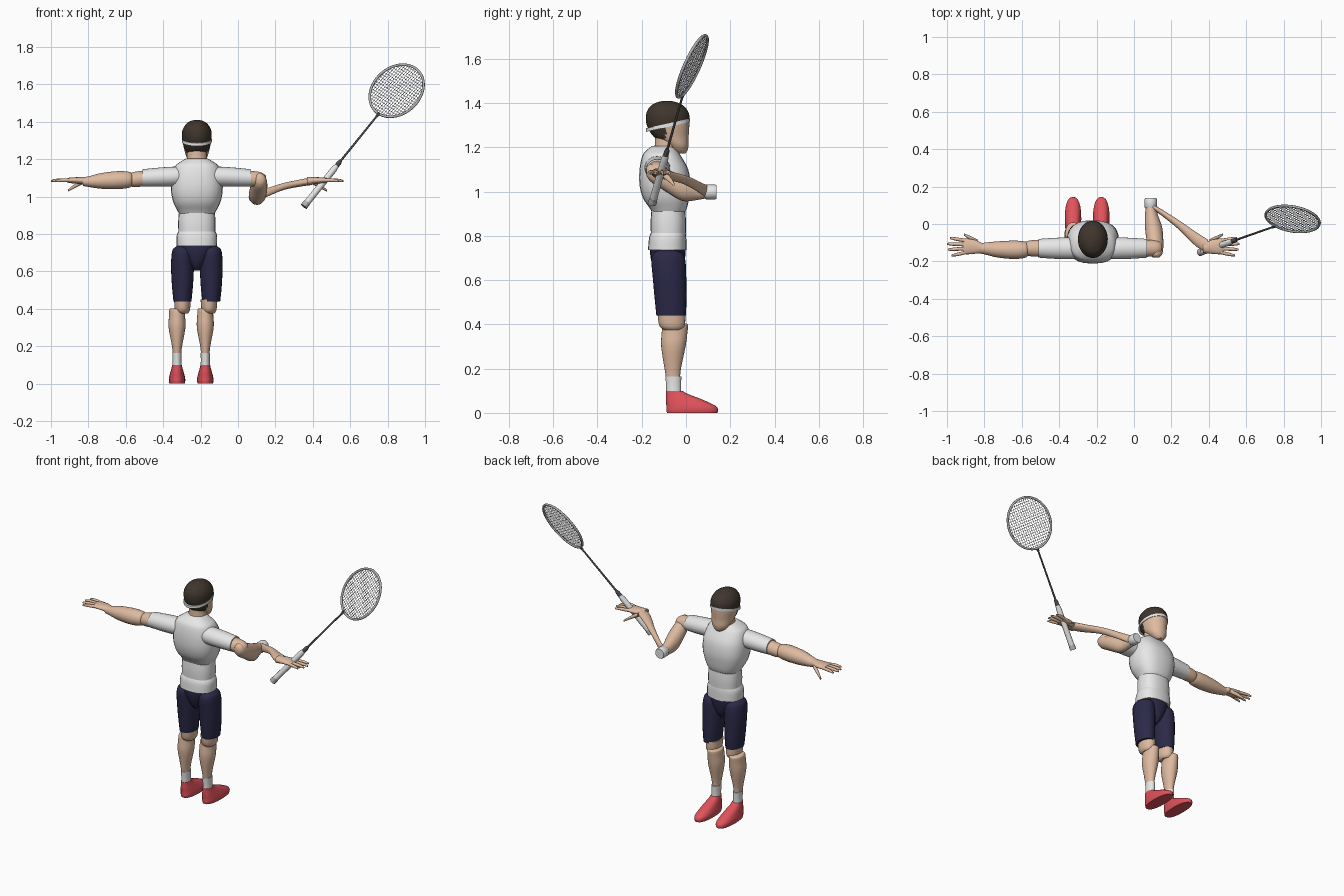
import bpy, bmesh, math
from mathutils import Vector

cube = bpy.data.objects.get("Cube")
if cube:
    bpy.data.objects.remove(cube, do_unlink=True)


def material(name, r, g, b):
    m = bpy.data.materials.new(name)
    m.diffuse_color = (r, g, b, 1)
    m.use_nodes = True
    bsdf = next(n for n in m.node_tree.nodes if n.type == 'BSDF_PRINCIPLED')
    bsdf.inputs["Base Color"].default_value = (r, g, b, 1)
    return m


SKIN = material("skin", .73, .49, .35)
WHITE = material("white_cloth", .8, .8, .8)
NAVY = material("navy_shorts", .024, .022, .065)
RED = material("red_shoe", .75, .085, .105)
HAIR = material("dark_hair", .05, .036, .026)
DARK = material("dark_shaft", .07, .07, .08)
GREY = material("grey_frame", .45, .45, .46)

X, Y, Z = Vector((1, 0, 0)), Vector((0, 1, 0)), Vector((0, 0, 1))
MID = -.22      # body centre line
ARM_Y = -.13


def smooth_rows(rows, steps):
    """Catmull-Rom interpolation through rows of numbers."""
    out = []
    for i in range(len(rows) - 1):
        a, b, c, d = (rows[min(max(j, 0), len(rows) - 1)] for j in range(i - 1, i + 3))
        for k in range(steps):
            t = k / steps
            out.append([q + .5 * t * (r - p + t * (2*p - 5*q + 4*r - s + t * (3*(q - r) + s - p)))
                        for p, q, r, s in zip(a, b, c, d)])
    return out + [list(rows[-1])]


def loft(name, rows, u, v, mat, steps=4, n=24, power=2.0):
    """Skin of rounded sections; a row is x, y, z, radius along u, radius along v."""
    bm = bmesh.new()
    rings = []
    for x, y, z, ru, rv in smooth_rows(rows, steps):
        ring = []
        for k in range(n):
            c, s = math.cos(math.tau * k / n), math.sin(math.tau * k / n)
            pu = math.copysign(abs(c) ** (2 / power), c) * ru
            pv = math.copysign(abs(s) ** (2 / power), s) * rv
            ring.append(bm.verts.new(Vector((x, y, z)) + u * pu + v * pv))
        rings.append(ring)
    for a, b in zip(rings, rings[1:]):
        for k in range(n):
            bm.faces.new((a[k], a[(k + 1) % n], b[(k + 1) % n], b[k]))
    bm.faces.new(rings[0])
    bm.faces.new(rings[-1])
    bmesh.ops.recalc_face_normals(bm, faces=bm.faces)
    me = bpy.data.meshes.new(name)
    bm.to_mesh(me)
    bm.free()
    me.materials.append(mat)
    me.shade_smooth()
    me.set_sharp_from_angle(angle=math.radians(50))
    ob = bpy.data.objects.new(name, me)
    bpy.context.collection.objects.link(ob)
    return ob


def upright(name, rows, mat, x=MID, **kw):
    """Loft up the z axis; a row is z, y, x radius, y radius."""
    return loft(name, [(x, y, z, a, b) for z, y, a, b in rows], X, Y, mat, **kw)


def wires(name, paths, radius, mat, cyclic=False, sides=0):
    cu = bpy.data.curves.new(name, 'CURVE')
    cu.dimensions = '3D'
    cu.bevel_depth, cu.bevel_resolution = radius, sides
    for path in paths:
        sp = cu.splines.new('POLY')
        sp.points.add(len(path) - 1)
        for pt, co in zip(sp.points, path):
            pt.co = (*co, 1)
        sp.use_cyclic_u = cyclic
        sp.use_smooth = True
    cu.materials.append(mat)
    bpy.context.collection.objects.link(bpy.data.objects.new(name, cu))


# Torso
upright("chest", [(.9, -.08, .09, .07), (.925, -.08, .104, .084), (.97, -.09, .126, .104),
                  (1.03, -.095, .138, .115), (1.1, -.1, .135, .11), (1.16, -.11, .118, .088),
                  (1.185, -.11, .09, .07), (1.205, -.105, .055, .05)], WHITE, power=2.5)
upright("waist", [(.79, -.08, .098, .078), (.86, -.08, .1, .08), (.92, -.08, .096, .076)],
        WHITE, power=2.4)
upright("shirt_hem", [(.735, -.085, .108, .087), (.79, -.083, .108, .084), (.815, -.08, .098, .078)],
        WHITE, power=2.4)
upright("shorts_seat", [(.605, -.08, .015, .035), (.64, -.08, .045, .062), (.7, -.082, .088, .078),
                        (.75, -.082, .102, .08)], NAVY)

# Neck, head and hair
upright("neck", [(1.16, -.095, .062, .058), (1.2, -.09, .054, .052), (1.27, -.085, .052, .055)], SKIN)
head = upright("head", [(1.172, -.025, .022, .022), (1.185, -.03, .038, .036), (1.21, -.04, .055, .052),
                        (1.25, -.068, .067, .08), (1.3, -.081, .077, .096), (1.35, -.083, .078, .097),
                        (1.385, -.085, .06, .077), (1.402, -.086, .038, .048), (1.41, -.086, .012, .015)],
               SKIN, steps=6, n=40)
head.data.materials.append(HAIR)
for f in head.data.polygons:
    c = f.center
    above_band = c.z > 1.3 + .22 * (c.y + .08)
    nape = c.y < -.09 and c.z > 1.235
    f.material_index = int(above_band or nape)
loft("headband", [(MID, -.081, z, .08, .1) for z in (1.292, 1.308)], X, Y + Z * .22, WHITE,
     steps=1, n=40)

# Legs
for side, s in (("right", -1), ("left", 1)):
    hip, shin = MID + s * .077, -.2505 + s * .0755
    upright(side + "_shorts_leg", [(.44, -.067, .048, .067), (.52, -.07, .056, .072), (.62, -.075, .061, .076),
                                   (.69, -.08, .058, .077), (.72, -.082, .05, .066), (.735, -.084, .03, .04)],
            NAVY, x=hip)
    upright(side + "_knee", [(.375, -.06, .028, .04), (.395, -.063, .04, .058), (.45, -.066, .045, .063)],
            SKIN, x=hip - .006 * s - .006)
    upright(side + "_shin", [(.15, -.058, .022, .031), (.2, -.06, .027, .037), (.3, -.057, .045, .055),
                             (.36, -.052, .043, .058), (.395, -.048, .041, .058), (.403, -.046, .034, .05)],
            SKIN, x=shin)
    upright(side + "_sock", [(.08, -.055, .026, .034), (.12, -.056, .024, .034), (.165, -.057, .025, .036)],
            WHITE, x=shin)
    upright(side + "_shoe", [(0, .028, .041, .114), (.015, .028, .044, .117), (.032, .022, .043, .111),
                             (.06, -.008, .036, .083), (.085, -.04, .029, .05), (.1, -.053, .026, .037)],
            RED, x=shin, power=2.4)


def along_arm(name, rows, s, mat):
    """Loft outward from the body centre; a row is distance, y, z, y radius, z radius."""
    return loft(name, [(MID + s * d, y, z, a, b) for d, y, z, a, b in rows], Y, Z, mat)


def hand(side, wrist, s):
    def at(d, y, z):
        return (wrist + s * d, y, z)
    loft(side + "_palm", [(*at(-.015, ARM_Y, 1.083), .025, .022), (*at(.03, -.122, 1.086), .037, .018),
                          (*at(.075, -.12, 1.087), .042, .015), (*at(.095, -.12, 1.087), .036, .01)],
         Y, Z, SKIN)
    # Four fanned fingers and a lowered thumb
    for i, reach in enumerate((.155, .175, .18, .165)):
        y0, y1 = -.152 + .021 * i, -.168 + .031 * i
        loft(f"{side}_finger_{i + 1}", [(*at(.08, y0, 1.087), .01, .01),
             (*at(reach - .03, (y0 + 2 * y1) / 3, 1.087), .009, .009),
             (*at(reach, y1, 1.083), .005, .005)], Y, Z, SKIN, n=10)
    loft(side + "_thumb", [(*at(.015, -.1, 1.077), .016, .014), (*at(.055, -.075, 1.055), .011, .011),
                           (*at(.09, -.056, 1.032), .006, .006)], Y, Z, SKIN, n=10)


# Sleeves and upper arms on both sides
for side, s in (("right", -1), ("left", 1)):
    along_arm(side + "_sleeve", [(.075, ARM_Y, 1.108, .05, .045), (.11, ARM_Y, 1.108, .058, .052),
                                 (.2, ARM_Y, 1.104, .056, .051), (.29, ARM_Y, 1.1, .05, .046)], s, WHITE)
    along_arm(side + "_upper_arm", [(.27, ARM_Y, 1.098, .046, .042), (.33, ARM_Y, 1.092, .043, .041),
                                    (.355, ARM_Y, 1.09, .036, .034), (.37, ARM_Y, 1.09, .02, .02)], s, SKIN)

# Straight right forearm
along_arm("right_forearm", [(.345, -.136, 1.09, .03, .028), (.36, -.137, 1.09, .043, .042),
                            (.42, -.138, 1.088, .049, .048), (.51, -.136, 1.084, .043, .042),
                            (.58, -.131, 1.08, .031, .028), (.61, ARM_Y, 1.08, .027, .023)], -1, SKIN)
hand("right", -.82, -1)

# Bent left forearm, wristband and long wrist reaching the racket
loft("left_forearm", [(.118, -.178, 1.09, .018, .02), (.118, -.16, 1.085, .033, .04),
                      (.114, -.11, 1.062, .043, .05), (.105, -.02, 1.015, .046, .056),
                      (.093, .05, 1.002, .034, .04), (.09, .1, 1, .026, .028)], X, Z, SKIN)
loft("wristband", [(.09, y, .998, r, r) for y, r in ((.086, .03), (.09, .033), (.132, .033), (.138, .03))],
     X, Z, WHITE, steps=1)
loft("left_wrist", [(.095, .095, 1, .014, .028), (.15, .06, 1.02, .017, .023), (.24, -.005, 1.053, .025, .019),
                    (.33, -.08, 1.072, .038, .019), (.395, -.12, 1.083, .036, .021)], Y, Z, SKIN)
hand("left", .385, 1)

# Racket: axis, side direction and face normal
axis = Vector((.613, .215, .759)).normalized()
across = Vector((.77, -.435, -.48))
across = (across - axis * across.dot(axis)).normalized()
normal = axis.cross(across)
butt = Vector((.352, -.153, .947))
centre = Vector((.848, .027, 1.566))
LONG, WIDE = .16, .139


def rod(name, rows, mat):
    """Turned part on the racket axis; a row is distance from the butt, radius."""
    loft(name, [(*(butt + axis * d), r, r) for d, r in rows], across, normal, mat, steps=1, n=12)


rod("racket_butt", [(0, .02), (.03, .018)], GREY)
rod("racket_grip", [(.03, .0175), (.2, .017), (.26, .017), (.285, .013)], WHITE)
rod("racket_collar", [(.28, .013), (.31, .012), (.325, .007)], DARK)
throat = (centre - axis * LONG - butt).dot(axis)
rod("racket_shaft", [(.31, .006), (throat, .005)], DARK)
rod("racket_joint", [(throat - .02, .007), (throat + .004, .009)], DARK)


def on_face(a, b):
    return centre + axis * LONG * a + across * WIDE * b


ring = [math.tau * k / 64 for k in range(64)]
wires("racket_frame", [[on_face(math.cos(t), math.sin(t)) for t in ring]], .007, GREY, True, 2)

# Strings span the frame in both directions
COUNT = 19
strings = []
for k in range(1, COUNT + 1):
    p = 2 * k / (COUNT + 1) - 1
    half = math.sqrt(1 - p * p)
    strings.append([on_face(-half, p), on_face(half, p)])
    strings.append([on_face(p, -half), on_face(p, half)])
wires("racket_strings", strings, .0013, WHITE)
